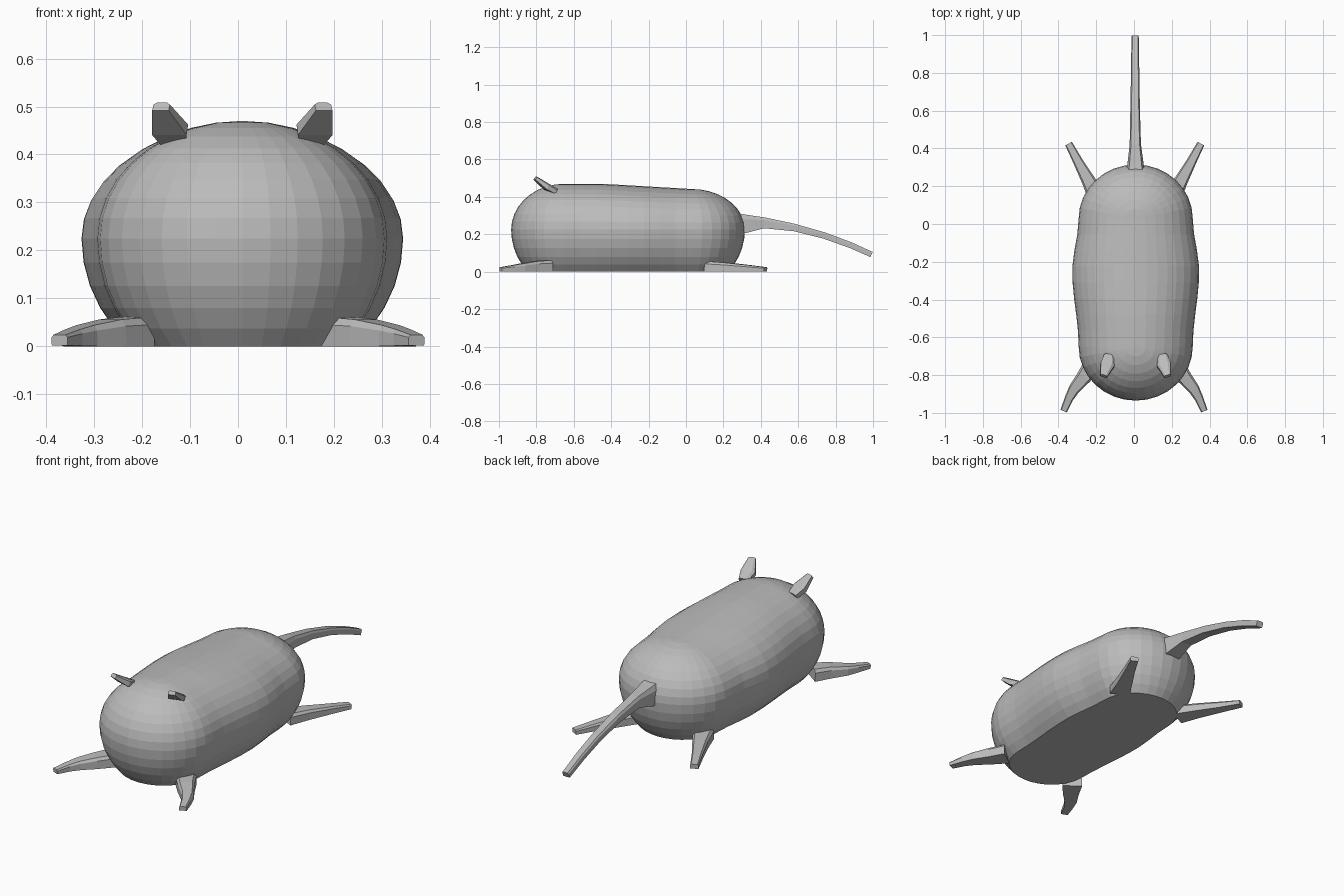
import bpy, bmesh, math
from mathutils import Vector

if "Cube" in bpy.data.objects:
    bpy.data.objects.remove(bpy.data.objects["Cube"])

CX = 0.009  # body axis sits slightly off centre
grey = bpy.data.materials.new("plain grey")
grey.diffuse_color = (0.5, 0.5, 0.5, 1)
grey.use_nodes = True
grey.node_tree.nodes["Principled BSDF"].inputs["Base Color"].default_value = grey.diffuse_color


def finish(name, bm):
    bmesh.ops.remove_doubles(bm, verts=bm.verts, dist=0.0005)
    bmesh.ops.recalc_face_normals(bm, faces=bm.faces)
    mesh = bpy.data.meshes.new(name)
    bm.to_mesh(mesh)
    bm.free()
    mesh.materials.append(grey)
    obj = bpy.data.objects.new(name, mesh)
    bpy.context.collection.objects.link(obj)
    return obj


def loft(name, rings, cap_top=True):
    bm = bmesh.new()
    rows = [[bm.verts.new(p) for p in ring] for ring in rings]
    n = len(rows[0])
    for a, b in zip(rows, rows[1:]):
        for i in range(n):
            j = (i + 1) % n
            bm.faces.new((a[i], a[j], b[j], b[i]))
    bm.faces.new(rows[0])
    if cap_top:
        bm.faces.new(rows[-1])
    return finish(name, bm)


def limb(name, stations, side=1, centre=0.0, bevel=0.25):
    """Tapered limb; each station is (x, y, z, width, thickness)."""
    pts = [Vector((centre + side * s[0], s[1], s[2])) for s in stations]
    rings = []
    for i, (p, s) in enumerate(zip(pts, stations)):
        d = (pts[min(i + 1, len(pts) - 1)] - pts[max(i - 1, 0)]).normalized()
        across = d.cross(Vector((0, 0, 1))).normalized()
        up = across.cross(d)
        w, h = s[3] / 2, s[4] / 2
        k = 1 - bevel
        section = [(-1, -1), (1, -1), (1, 0.5), (k, 1), (-k, 1), (-1, 0.5)]
        rings.append([p + across * w * u + up * h * v for u, v in section])
    obj = loft(name, rings)
    for v in obj.data.vertices:
        v.co.z = max(v.co.z, 0)
    return obj


# Body: stadium outlines stacked by height, closing on a spine along the top
def spine(y):
    """Half width and crown height along the length."""
    t = (y + 0.25) / (0.40 if y < -0.25 else 0.28)
    bulge = 0.5 + 0.5 * math.cos(math.pi * min(abs(t), 1))
    width = 0.302 + 0.034 * bulge
    crown = 0.47 - 0.028 * max(0, min(1, (y + 0.45) / 0.48))
    return width, crown


FRONT, BACK, CAP, MID_Z, SEG = -0.65, 0.03, 0.285, 0.225, 16
plan = []
for i in range(SEG + 1):        # back cap
    a = math.pi * i / SEG
    plan.append((BACK, math.cos(a), math.sin(a)))
walls = [BACK + (FRONT - BACK) * i / 8 for i in range(1, 8)]
plan += [(y, -1, 0) for y in walls]
for i in range(SEG + 1):        # front cap
    a = math.pi + math.pi * i / SEG
    plan.append((FRONT, math.cos(a), math.sin(a)))
plan += [(y, 1, 0) for y in reversed(walls)]

rings = []
low = -math.asin(MID_Z / 0.31)
lats = [low + (0 - low) * i / 5 for i in range(5)]
lats += [math.pi / 2 * i / 9 for i in range(10)]
for lat in lats:
    r, ring = math.cos(lat), []
    for y, cx, sy in plan:
        width, crown = spine(y)
        height = crown - MID_Z if lat > 0 else 0.31
        ring.append((CX + width * cx * r, y + CAP * sy * r,
                     max(0, MID_Z + height * math.sin(lat))))
    rings.append(ring)
loft("body", rings, cap_top=False)

# Feet and ears in mirrored pairs
for side, word in ((1, "right"), (-1, "left")):
    limb("front_foot_" + word, [
        (0.215, -0.74, 0.030, 0.100, 0.062), (0.265, -0.81, 0.028, 0.080, 0.056),
        (0.318, -0.875, 0.022, 0.060, 0.044), (0.345, -0.925, 0.018, 0.046, 0.034),
        (0.372, -0.990, 0.013, 0.036, 0.022)], side)
    limb("back_foot_" + word, [
        (0.190, 0.12, 0.028, 0.100, 0.056), (0.240, 0.22, 0.024, 0.075, 0.048),
        (0.300, 0.33, 0.018, 0.052, 0.036), (0.350, 0.425, 0.012, 0.040, 0.024)],
        side, 0.004)
    limb("ear_" + word, [
        (0.142, -0.695, 0.430, 0.050, 0.030), (0.150, -0.745, 0.455, 0.074, 0.034),
        (0.169, -0.805, 0.500, 0.036, 0.020)], side, CX, 0.4)

# Drooping tail
limb("tail", [
    (0.008, 0.25, 0.258, 0.100, 0.120), (0.008, 0.32, 0.256, 0.085, 0.098),
    (0.007, 0.42, 0.261, 0.060, 0.058), (0.006, 0.58, 0.236, 0.052, 0.040),
    (0.006, 0.74, 0.193, 0.046, 0.034), (0.006, 0.88, 0.142, 0.042, 0.032),
    (0.006, 0.992, 0.092, 0.038, 0.030)])
